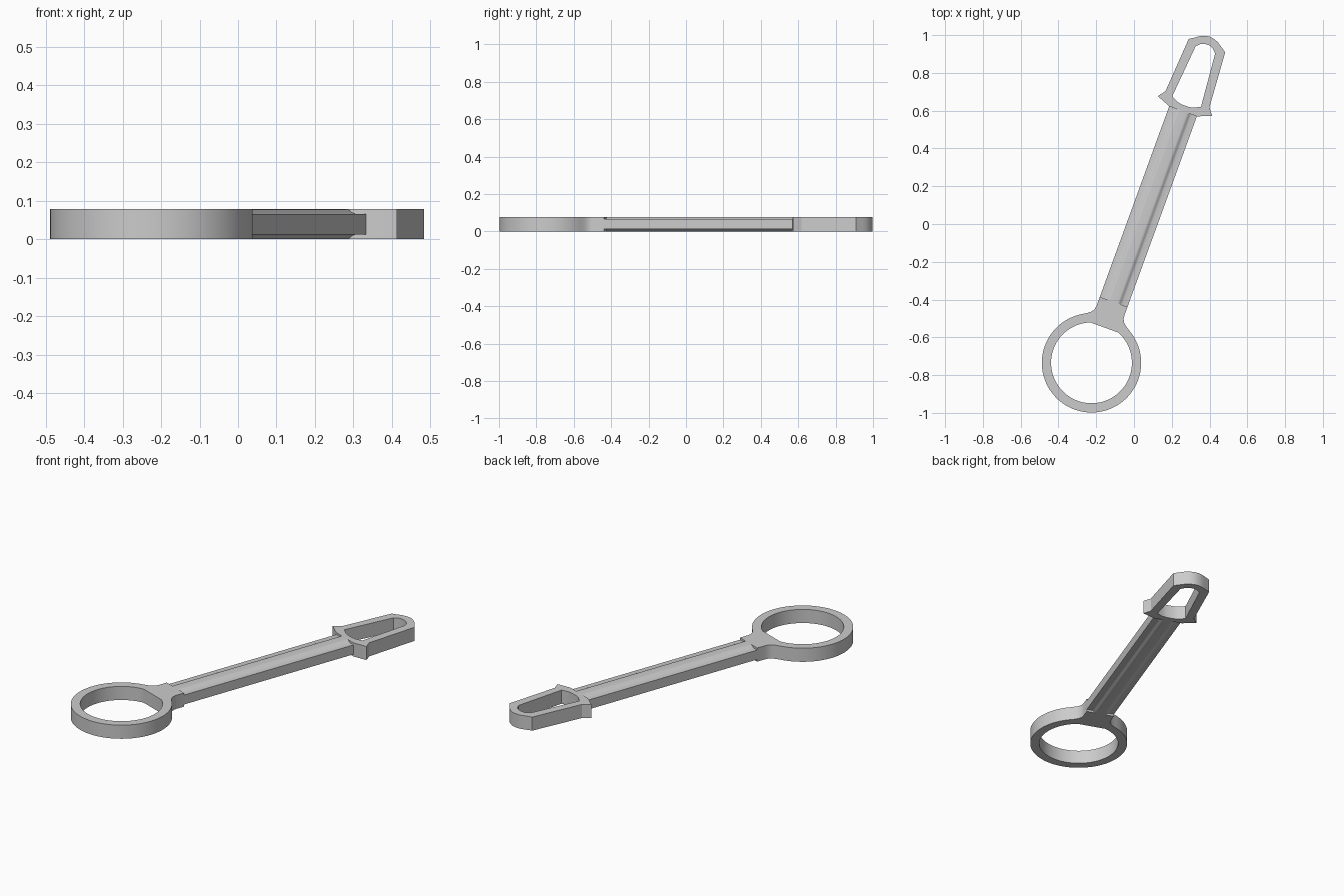
import bpy, bmesh
from math import sin, cos, radians, sqrt, acos, atan2, pi

if "Cube" in bpy.data.objects:
    bpy.data.objects.remove(bpy.data.objects["Cube"])

H = 0.078                        # overall thickness
CX, CY = -0.225, -0.735          # ring centre, origin of the (u along, v across) frame
TILT = radians(20)


def place(u, v):
    return (CX + u * sin(TILT) + v * cos(TILT),
            CY + u * cos(TILT) - v * sin(TILT))


def mirrored(half):
    """Close a half outline (v >= 0) by mirroring it over the long axis."""
    return half + [(u, -v) for u, v in reversed(half) if v > 1e-6]


def arc(r, a0, a1, n):
    return [(r * cos(a0 + (a1 - a0) * i / n), r * sin(a0 + (a1 - a0) * i / n))
            for i in range(n + 1)]


def finish(obj):
    bm = bmesh.new()
    bm.from_mesh(obj.data)
    bmesh.ops.remove_doubles(bm, verts=bm.verts, dist=1e-5)
    bmesh.ops.recalc_face_normals(bm, faces=bm.faces)
    bm.to_mesh(obj.data)
    bm.free()
    bpy.ops.object.select_all(action='DESELECT')
    obj.select_set(True)
    bpy.context.view_layer.objects.active = obj
    bpy.ops.object.shade_smooth_by_angle(angle=radians(25))


def plate(name, outlines):
    """Flat plate of thickness H; later outlines are cut as holes."""
    cu = bpy.data.curves.new(name, 'CURVE')
    cu.dimensions = '2D'
    cu.fill_mode = 'BOTH'
    cu.extrude = H / 2
    for pts in outlines:
        sp = cu.splines.new('POLY')
        sp.points.add(len(pts) - 1)
        for p, (u, v) in zip(sp.points, pts):
            p.co = (*place(u, v), 0, 1)
        sp.use_cyclic_u = True
    tmp = bpy.data.objects.new(name + "_curve", cu)
    bpy.context.collection.objects.link(tmp)
    dg = bpy.context.evaluated_depsgraph_get()
    me = bpy.data.meshes.new_from_object(tmp.evaluated_get(dg))
    bpy.data.objects.remove(tmp)
    for vert in me.vertices:
        vert.co.z += H / 2
    obj = bpy.data.objects.new(name, me)
    bpy.context.collection.objects.link(obj)
    finish(obj)


# Ring with flattened bore and filleted neck
R_OUT, R_IN, FLAT = 0.263, 0.214, 0.199
neck = [(0.343, 0.078), (0.295, 0.078), (0.275, 0.081), (0.258, 0.09),
        (0.245, 0.105), (0.235, 0.12)]
ring_outer = mirrored(neck + arc(R_OUT, atan2(0.135, 0.226), pi, 40))
a = acos(FLAT / R_IN)
ring_hole = arc(R_IN, a, 2 * pi - a, 72)
plate("ring_end", [ring_outer, ring_hole])

# Barbed head with tapered opening
head_outer = mirrored([(1.417, 0.078), (1.447, 0.153), (1.485, 0.124), (1.787, 0.103),
                       (1.809, 0.07), (1.823, 0.05), (1.833, 0.025), (1.837, 0)])
head_hole = mirrored([(1.449, 0), (1.449, 0.02), (1.454, 0.045), (1.472, 0.081),
                      (1.764, 0.055), (1.785, 0.033), (1.792, 0.015), (1.793, 0)])
plate("barbed_head", [head_outer, head_hole])

# Shaft: raised centre rib on both faces, lower shoulders at the sides
quarter = [(0.078, 0.027), (0.047, 0.027), (0.041, 0.029), (0.036, 0.0325),
           (0.031, 0.0365), (0.026, 0.0385), (0.020, 0.039)]
top = quarter + [(-v, z) for v, z in reversed(quarter)]
section = top + [(-v, -z) for v, z in top]
bm = bmesh.new()
ends = [[bm.verts.new((*place(u, v), z + H / 2)) for v, z in section]
        for u in (0.343, 1.417)]
n = len(section)
for i in range(n):
    j = (i + 1) % n
    bm.faces.new((ends[0][i], ends[0][j], ends[1][j], ends[1][i]))
for loop in ends:
    bm.faces.new(loop)
mesh = bpy.data.meshes.new("shaft")
bm.to_mesh(mesh)
bm.free()
shaft = bpy.data.objects.new("shaft", mesh)
bpy.context.collection.objects.link(shaft)
finish(shaft)
